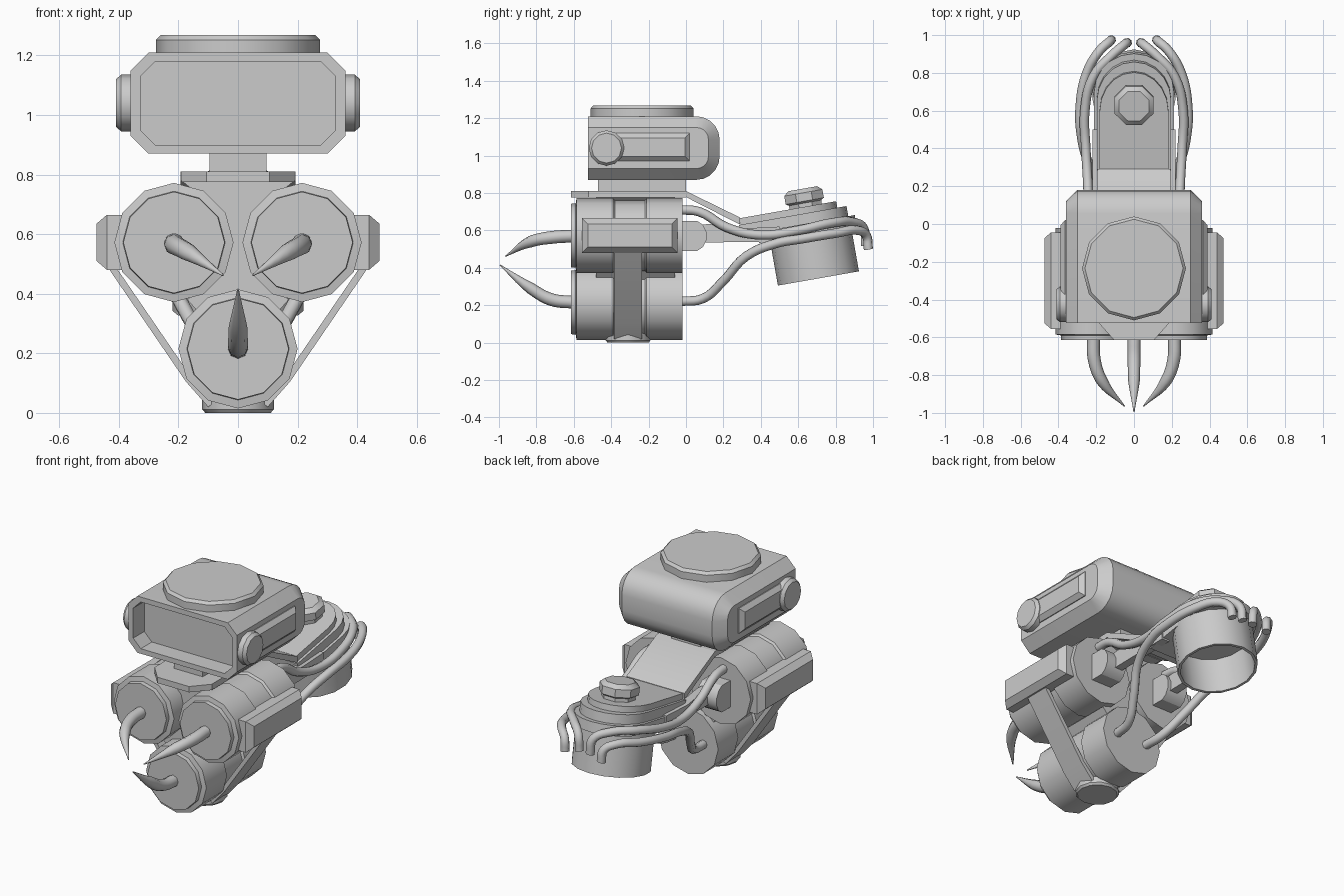
import bpy, bmesh
from math import sin, cos, pi, radians
from mathutils import Matrix, Vector

if "Cube" in bpy.data.objects:
    bpy.data.objects.remove(bpy.data.objects["Cube"])

I4 = Matrix.Identity(4)


def loft(name, rings, closed=True, caps=(True, True), mat=I4, angle=33):
    """Skin a list of point rings into one mesh object."""
    bm = bmesh.new()
    vs = [[bm.verts.new(mat @ Vector(p)) for p in r] for r in rings]
    n = len(vs[0])
    for a, b in zip(vs, vs[1:]):
        for i in range(n if closed else n - 1):
            j = (i + 1) % n
            bm.faces.new((a[i], a[j], b[j], b[i]))
    if caps[0]:
        bm.faces.new(vs[0][::-1])
    if caps[1]:
        bm.faces.new(vs[-1])
    bmesh.ops.recalc_face_normals(bm, faces=bm.faces)
    me = bpy.data.meshes.new(name)
    bm.to_mesh(me)
    bm.free()
    me.shade_smooth()
    me.set_sharp_from_angle(angle=radians(angle))
    ob = bpy.data.objects.new(name, me)
    bpy.context.collection.objects.link(ob)
    return ob


def turned(name, profile, sides, mat, phase=0.0, caps=(True, True)):
    """Turned part around local z, profile = (radius, height) pairs."""
    rings = [[(r * cos(phase + 2 * pi * i / sides), r * sin(phase + 2 * pi * i / sides), h)
              for i in range(sides)] for r, h in profile]
    return loft(name, rings, caps=caps, mat=mat)


def slab_x(name, s, x_list, y0, y1, z0, z1):
    """Block growing sideways, x_list = (x, inset) pairs."""
    return loft(name, [[(s * x, y0 + i, z0 + i), (s * x, y1 - i, z0 + i),
                        (s * x, y1 - i, z1 - i), (s * x, y0 + i, z1 - i)] for x, i in x_list])


def box(name, x0, x1, y0, y1, z0, z1, mat=I4):
    return loft(name, [[(x0, y0, z), (x1, y0, z), (x1, y1, z), (x0, y1, z)] for z in (z0, z1)], mat=mat)


def side_prism(name, pts, x0, x1):
    return loft(name, [[(x, y, z) for y, z in pts] for x in (x0, x1)])


def tube(name, pts, radii, sides=10):
    """Bezier-smooth tube through points with varying radius."""
    cu = bpy.data.curves.new(name, 'CURVE')
    cu.dimensions = '3D'
    cu.bevel_depth = 1.0
    cu.bevel_resolution = 2
    cu.resolution_u = 5
    cu.use_fill_caps = True
    sp = cu.splines.new('BEZIER')
    sp.bezier_points.add(len(pts) - 1)
    for bp, p, r in zip(sp.bezier_points, pts, radii):
        bp.co, bp.radius = p, r
        bp.handle_left_type = bp.handle_right_type = 'AUTO'
    sp.use_smooth = True
    ob = bpy.data.objects.new(name, cu)
    bpy.context.collection.objects.link(ob)
    return ob


# axis matrices: local z to +y, local z to +x
TO_Y = Matrix.Rotation(radians(-90), 4, 'X')
TO_X = Matrix.Rotation(radians(90), 4, 'Y')


# head shell: rounded back, chamfered sides, open front
def head_ring(x, inset):
    y1, z0, z1, r = 0.18 - inset, 0.87 + inset, 1.21 - inset, 0.125 - inset
    arc = [radians(a) for a in range(0, 91, 18)]
    top = [(x, y1 - r + r * sin(a), z1 - r + r * cos(a)) for a in arc]
    low = [(x, y1 - r + r * cos(a), z0 + r - r * sin(a)) for a in arc]
    return [(x, -0.525, z1)] + top + low + [(x, -0.525, z0)]


loft("head_shell", [head_ring(-0.36, 0.06), head_ring(-0.30, 0), head_ring(0.30, 0),
                    head_ring(0.36, 0.06)], closed=False)


# head front frame and recessed panel
def octagon(y, w, h, c, zc=1.04):
    q = [(w, h - c), (w - c, h), (c - w, h), (-w, h - c), (-w, c - h), (c - w, -h), (w - c, -h), (w, c - h)]
    return [(x, y, zc + z) for x, z in q]


loft("head_front_recess", [octagon(-0.525, 0.36, 0.17, 0.06), octagon(-0.525, 0.328, 0.14, 0.05),
                           octagon(-0.42, 0.328, 0.14, 0.05)], caps=(False, True))

# head top disc, neck, neck plate
turned("head_top_disc", [(0.275, 1.20), (0.275, 1.252), (0.26, 1.268)], 12,
       Matrix.Translation((0, -0.235, 0)))
box("neck", -0.095, 0.095, -0.47, 0, 0.79, 0.88)
loft("neck_plate", [[(-0.19, 0, z), (-0.19, -0.52, z), (-0.105, -0.615, z), (0.105, -0.615, z),
                     (0.19, -0.52, z), (0.19, 0, z)] for z in (0.775, 0.81)])

# core block between the three drums
core = [(0.19, 0.78), (0.07, 0.68), (0.05, 0.5), (0.17, 0.38), (0.1, 0.3),
        (-0.1, 0.3), (-0.17, 0.38), (-0.05, 0.5), (-0.07, 0.68), (-0.19, 0.78)]
loft("core_block", [[(x, y, z) for x, z in core] for y in (-0.48, -0.06)])

# three drums with front caps and a middle groove
drum = [(0.17, -0.615), (0.172, -0.59), (0.2, -0.585), (0.2, -0.39), (0.188, -0.38),
        (0.188, -0.22), (0.2, -0.21), (0.2, -0.02)]
for name, x, z in (("drum_left", -0.215, 0.572), ("drum_right", 0.215, 0.572), ("drum_lower", 0, 0.215)):
    turned(name, drum, 12, Matrix.Translation((x, 0, z)) @ TO_Y)

# lower foot pad
turned("foot_pad", [(0.11, 0), (0.12, 0.012), (0.12, 0.05)], 12, Matrix.Translation((0, -0.31, 0)))

# lower claw
claw_r = [0.034, 0.034, 0.031, 0.003]
tube("claw_lower", [(0, -0.60, 0.215), (0, -0.72, 0.23), (0, -0.83, 0.29), (0, -0.995, 0.415)], claw_r)

for s, side in ((-1, "left"), (1, "right")):
    # head ears and side bars
    turned("ear_disc_" + side, [(0.095, 0.35), (0.095, 0.392), (0.08, 0.41)], 12,
           Matrix.Translation((0, -0.425, 1.04)) @ (TO_X if s > 0 else Matrix.Rotation(radians(-90), 4, 'Y')))
    slab_x("ear_bar_" + side, s, [(0.35, 0), (0.365, 0), (0.388, 0.025)], -0.40, 0.02, 0.97, 1.12)
    # drum side boxes
    slab_x("side_box_" + side, s, [(0.36, 0), (0.44, 0), (0.475, 0.03)], -0.555, -0.045, 0.48, 0.665)
    # strap from side box to foot pad
    strap = [(0.41, 0.49), (0.438, 0.49), (0.175, 0.105), (0.10, 0.02), (0.08, 0.035), (0.15, 0.11)]
    loft("strap_" + side, [[(s * x, y, z) for x, z in strap] for y in (-0.385, -0.235)])
    # upper claw
    tube("claw_" + side, [(s * 0.215, -0.60, 0.57), (s * 0.21, -0.72, 0.562),
                          (s * 0.17, -0.83, 0.54), (s * 0.05, -0.965, 0.462)], claw_r)
    # rear lug and strut
    lug = [(-0.03, 0.49), (0.06, 0.49), (0.09, 0.51), (0.11, 0.55), (0.11, 0.59), (0.09, 0.63),
           (0.06, 0.65), (-0.03, 0.65)]
    side_prism("rear_lug_" + side, lug, s * 0.15, s * 0.28)
    side_prism("rear_strut_" + side, [(0.08, 0.535), (0.5, 0.54), (0.5, 0.62), (0.3, 0.61), (0.13, 0.635), (0.08, 0.63)],
               s * 0.17, s * 0.22)
    # hoses
    up = [(0.235, -0.03, 0.71), (0.24, 0.07, 0.70), (0.245, 0.22, 0.615), (0.255, 0.40, 0.575),
          (0.26, 0.60, 0.60), (0.215, 0.78, 0.64), (0.12, 0.89, 0.645), (0.05, 0.95, 0.61), (0.035, 0.96, 0.52)]
    low = [(0.1, -0.03, 0.22), (0.115, 0.09, 0.235), (0.17, 0.20, 0.33), (0.24, 0.32, 0.46),
           (0.28, 0.48, 0.53), (0.285, 0.62, 0.555), (0.25, 0.80, 0.585), (0.18, 0.92, 0.60),
           (0.13, 0.965, 0.57), (0.12, 0.975, 0.50)]
    for name, pts in (("hose_upper_", up), ("hose_lower_", low)):
        tube(name + side, [(s * x, y, z) for x, y, z in pts], [0.025] * len(pts))

# rear sloped bracket
side_prism("rear_bracket", [(-0.05, 0.81), (0, 0.81), (0.29, 0.668), (0.29, 0.63), (0, 0.778), (-0.05, 0.778)],
           -0.193, 0.193)

# tilted rear assembly
REAR = Matrix.Translation((0, 0.708, 0.343)) @ Matrix.Rotation(radians(10), 4, 'X')


def tongue(name, w, v0, v1, z0, z1):
    ry = 0.21
    arc = [pi * i / 10 for i in range(11)]
    pts = [(-w, v0)] + [(-w * cos(a), v1 - ry + ry * sin(a)) for a in arc] + [(w, v0)]
    loft(name, [[(x, y, z) for x, y in pts] for z in (z0, z1)], mat=REAR)


tongue("rear_plate_top", 0.182, -0.36, 0.165, 0.35, 0.39)
tongue("rear_plate_middle", 0.197, -0.37, 0.215, 0.30, 0.355)
tongue("rear_plate_lower", 0.212, -0.28, 0.25, 0.24, 0.30)
turned("rear_canister", [(0.22, 0.26), (0.22, 0), (0.205, 0), (0.205, 0.22)], 16, REAR)
turned("rear_knob", [(0.095, 0.38), (0.095, 0.41), (0.112, 0.42), (0.112, 0.465), (0.085, 0.487)], 8, REAR, pi / 8)
